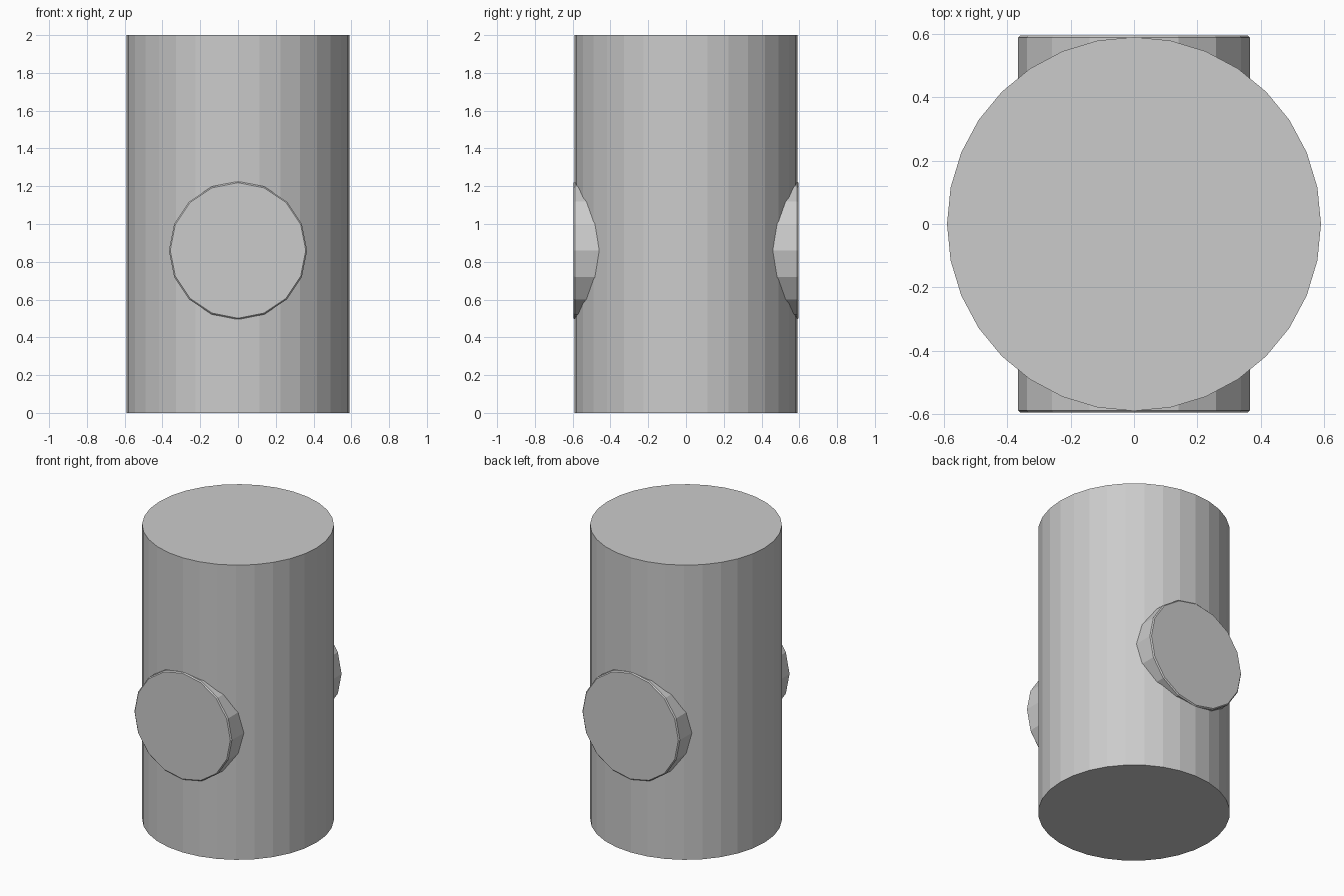
import bpy, bmesh
from math import radians

if "Cube" in bpy.data.objects:
    bpy.data.objects.remove(bpy.data.objects["Cube"])


def cylinder(name, radius, depth, sides, spin=0):
    bpy.ops.mesh.primitive_cylinder_add(vertices=sides, radius=radius, depth=depth)
    ob = bpy.context.object
    ob.name = name
    return ob


# Upright body
body = cylinder("main_cylinder", 0.59, 2.0, 32)
body.location = (0, 0, 1)

# Cross pin through the body, front to back, with softened rims
pin = cylinder("cross_pin", 0.366, 1.19, 16)
pin.rotation_euler = (radians(90), 0, 0)
pin.location = (0, 0, 0.86)
bevel = pin.modifiers.new("rim", 'BEVEL')
bevel.width = 0.007
bevel.segments = 1
bevel.limit_method = 'ANGLE'
bevel.angle_limit = radians(60)

# Fuse the two into one solid
bpy.context.view_layer.update()
union = body.modifiers.new("fuse", 'BOOLEAN')
union.operation = 'UNION'
union.solver = 'EXACT'
union.object = pin
bpy.context.view_layer.objects.active = body
bpy.ops.object.modifier_apply(modifier="fuse")
bpy.data.objects.remove(pin)
